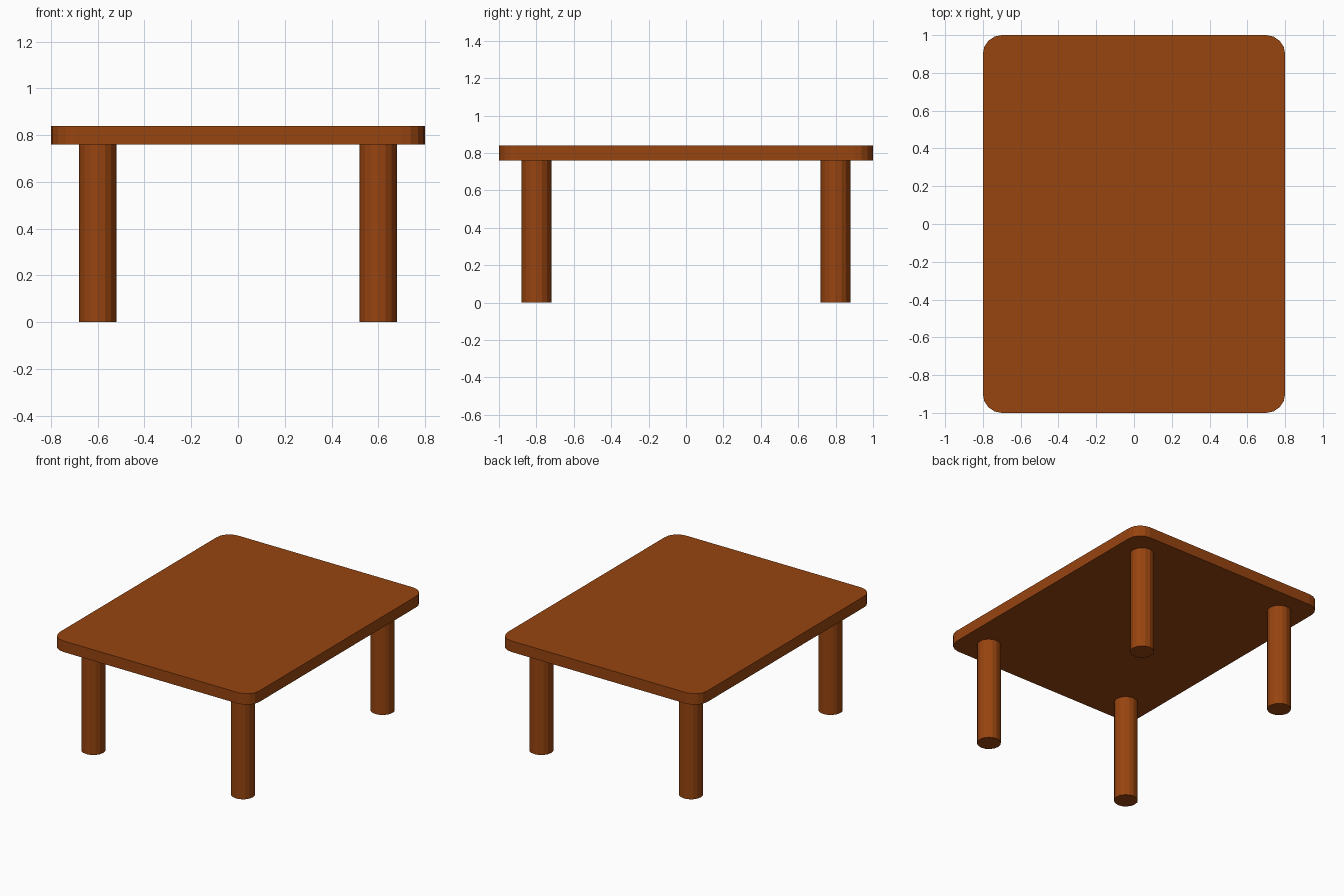
import bpy, bmesh, math

if "Cube" in bpy.data.objects:
    bpy.data.objects.remove(bpy.data.objects["Cube"])

wood = bpy.data.materials.new("brown wood")
wood.diffuse_color = (0.31, 0.058, 0.005, 1)
wood.use_nodes = True
wood.node_tree.nodes["Principled BSDF"].inputs["Base Color"].default_value = wood.diffuse_color


def prism(name, outline, z0, z1):
    """Extrude a flat outline upwards from z0 to z1."""
    bm = bmesh.new()
    base = bm.faces.new([bm.verts.new((x, y, z0)) for x, y in outline])
    out = bmesh.ops.extrude_face_region(bm, geom=[base], use_keep_orig=True)
    for v in out["geom"]:
        if isinstance(v, bmesh.types.BMVert):
            v.co.z = z1
    bmesh.ops.recalc_face_normals(bm, faces=bm.faces[:])
    me = bpy.data.meshes.new(name)
    bm.to_mesh(me)
    bm.free()
    me.materials.append(wood)
    ob = bpy.data.objects.new(name, me)
    bpy.context.collection.objects.link(ob)
    return ob


def arc(cx, cy, r, start, sweep, n):
    return [(cx + r * math.cos(start + sweep * i / n),
             cy + r * math.sin(start + sweep * i / n)) for i in range(n + 1)]


# Table top: rectangle with rounded corners
outline = []
for i, (sx, sy) in enumerate([(1, 1), (-1, 1), (-1, -1), (1, -1)]):
    outline += arc(sx * 0.7, sy * 0.9, 0.1, i * math.pi / 2, math.pi / 2, 4)
prism("table_top", outline, 0.76, 0.84)

# Four round legs
for side, x in (("left", -0.6), ("right", 0.6)):
    for end, y in (("front", -0.8), ("back", 0.8)):
        circle = arc(x, y, 0.08, 0, math.tau, 16)[:-1]
        prism(f"{end}_{side}_leg", circle, 0, 0.76)
